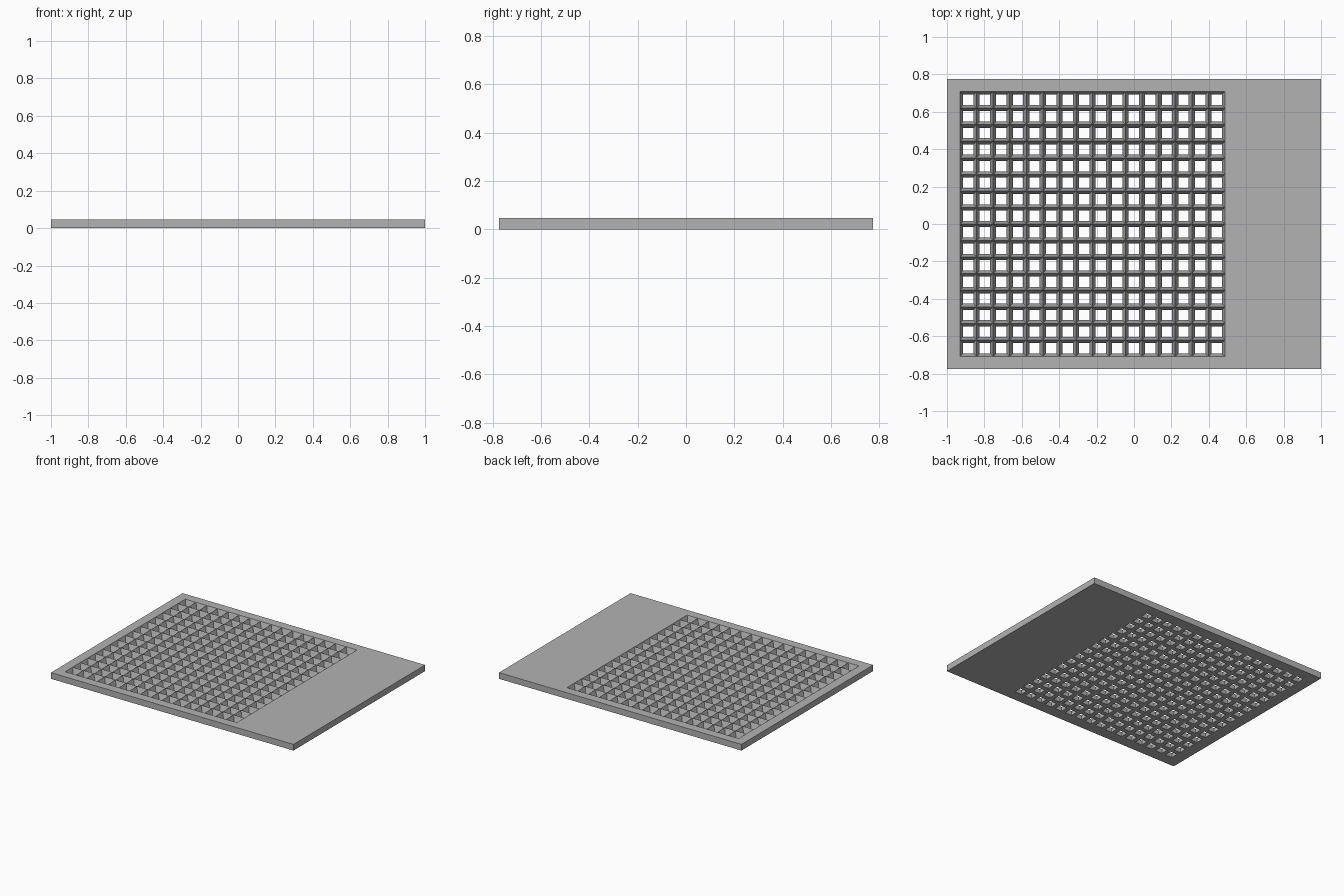
import bpy
import bmesh

cube = bpy.data.objects.get("Cube")
if cube:
    bpy.data.objects.remove(cube, do_unlink=True)

HALF_X, HALF_Y, THICK = 1.0, 0.775, 0.046
COUNT, PITCH = 16, 0.0885
GRID_X, GRID_Y = -0.93, -0.708
INSET = 0.0165  # how far each pit wall slopes inward

grey = bpy.data.materials.new("grey")
grey.use_nodes = True
colour = (0.45, 0.45, 0.45, 1)
grey.diffuse_color = colour
grey.node_tree.nodes["Principled BSDF"].inputs["Base Color"].default_value = colour


def lines(start, half):
    """Grid lines from edge to edge, with the pit cells between the borders."""
    return [-half] + [start + i * PITCH for i in range(COUNT + 1)] + [half]


def rect(x0, y0, x1, y1, z):
    return [(x0, y0, z), (x1, y0, z), (x1, y1, z), (x0, y1, z)]


bm = bmesh.new()


def face(points):
    bm.faces.new([bm.verts.new(p) for p in points])


def band(a, b):
    """Four quads joining two matching rectangles."""
    for i in range(4):
        j = (i + 1) % 4
        face([a[i], a[j], b[j], b[i]])


xs, ys = lines(GRID_X, HALF_X), lines(GRID_Y, HALF_Y)
for i in range(COUNT + 2):
    for j in range(COUNT + 2):
        x0, x1, y0, y1 = xs[i], xs[i + 1], ys[j], ys[j + 1]
        top = rect(x0, y0, x1, y1, THICK)
        base = rect(x0, y0, x1, y1, 0)
        if 0 < i <= COUNT and 0 < j <= COUNT:
            # Tapered pit with a small square opening underneath
            hole = rect(x0 + INSET, y0 + INSET, x1 - INSET, y1 - INSET, 0)
            band(top, hole)
            band(hole, base)
        else:
            # Solid border
            face(top)
            face(base[::-1])

# Outer rim
for a, b in zip(xs, xs[1:]):
    for y in (-HALF_Y, HALF_Y):
        face([(a, y, 0), (b, y, 0), (b, y, THICK), (a, y, THICK)])
for a, b in zip(ys, ys[1:]):
    for x in (-HALF_X, HALF_X):
        face([(x, a, 0), (x, b, 0), (x, b, THICK), (x, a, THICK)])

bmesh.ops.remove_doubles(bm, verts=bm.verts[:], dist=1e-5)
bmesh.ops.recalc_face_normals(bm, faces=bm.faces[:])

mesh = bpy.data.meshes.new("perforated_plate")
bm.to_mesh(mesh)
bm.free()
mesh.materials.append(grey)
plate = bpy.data.objects.new("perforated_plate", mesh)
bpy.context.collection.objects.link(plate)
